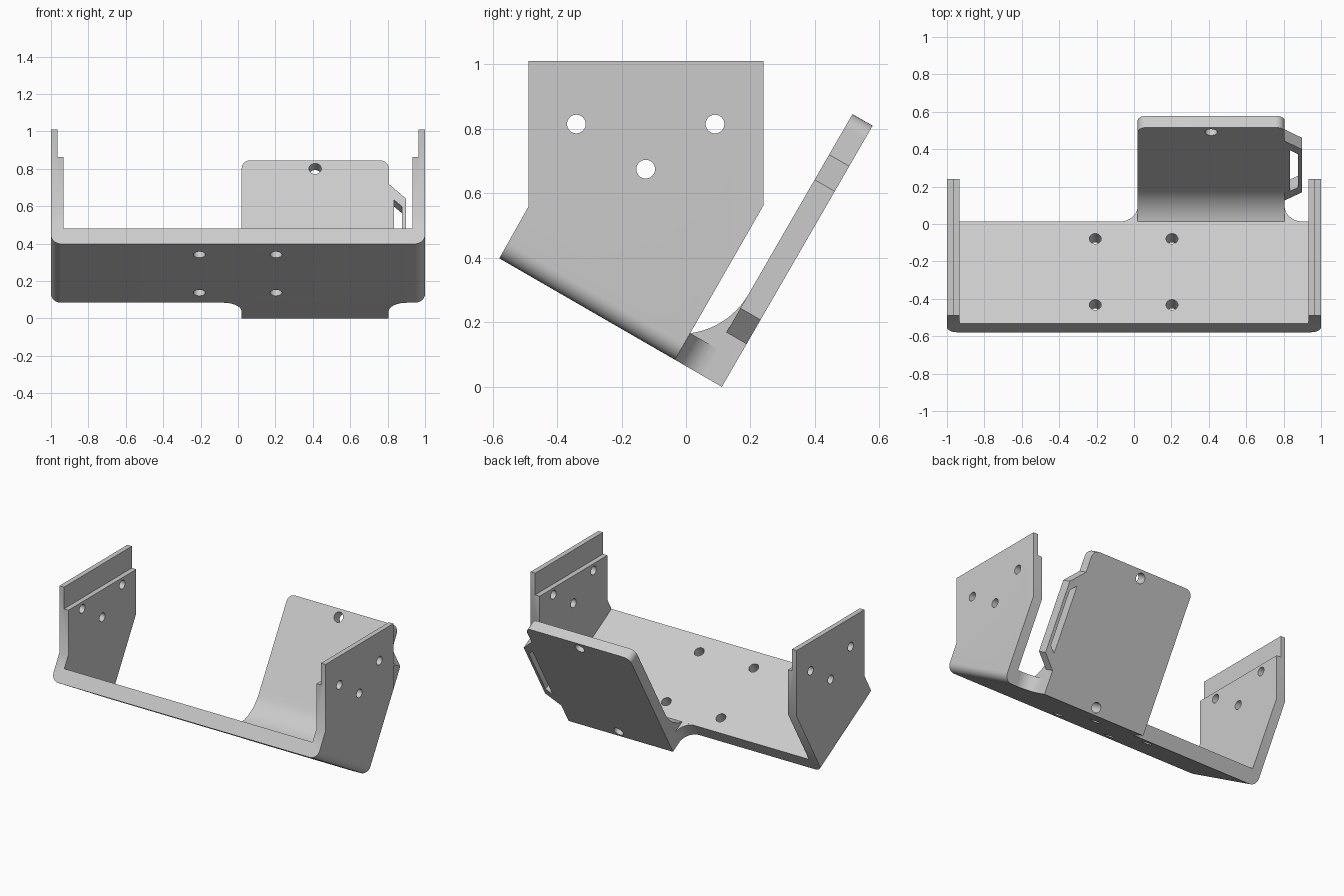
import bpy, bmesh
from math import sin, cos, radians, pi
from mathutils import Matrix

cube = bpy.data.objects.get("Cube")
if cube:
    bpy.data.objects.remove(cube, do_unlink=True)

grey = bpy.data.materials.new("bracket_grey")
grey.use_nodes = True
grey.diffuse_color = (0.6, 0.6, 0.6, 1)
grey.node_tree.nodes["Principled BSDF"].inputs["Base Color"].default_value = (0.6, 0.6, 0.6, 1)

# The bracket leans 30 degrees: local y runs along the floor, local z is square to it
TILT = Matrix.Translation((0, -0.579, 0.3985)) @ Matrix.Rotation(radians(-30), 4, "X")
THICK = 0.095            # floor thickness
REAR = 0.629             # rear edge of the floor
ARM_IN, ARM_OUT = 0.725, 0.797
LEFT, RIGHT = 0.805, 0.02


def arc(cx, cy, r, start, end, n=12):
    angles = [radians(start + (end - start) * i / n) for i in range(n + 1)]
    return [(cx + r * cos(a), cy + r * sin(a)) for a in angles]


def prism(name, points, axis, low, high, frame=TILT, bevel=None):
    """Extrude a flat profile along an axis; bevel = (edge test, radius)."""
    place = {"x": lambda p, q, t: (t, p, q),
             "y": lambda p, q, t: (p, t, q),
             "z": lambda p, q, t: (p, q, t)}[axis]
    bm = bmesh.new()
    rings = [[bm.verts.new(place(p, q, t)) for p, q in points] for t in (low, high)]
    bm.faces.new(rings[0])
    bm.faces.new(rings[1][::-1])
    n = len(points)
    for i in range(n):
        j = (i + 1) % n
        bm.faces.new((rings[0][i], rings[1][i], rings[1][j], rings[0][j]))
    if bevel:
        edges = [e for e in bm.edges if bevel[0](*e.verts)]
        bmesh.ops.bevel(bm, geom=edges, offset=bevel[1], segments=8,
                        affect="EDGES", profile=0.5)
    bmesh.ops.recalc_face_normals(bm, faces=bm.faces)
    bm.transform(frame)
    mesh = bpy.data.meshes.new(name)
    bm.to_mesh(mesh)
    bm.free()
    mesh.materials.append(grey)
    obj = bpy.data.objects.new(name, mesh)
    bpy.context.collection.objects.link(obj)
    return obj


def select(obj):
    bpy.ops.object.select_all(action="DESELECT")
    obj.select_set(True)
    bpy.context.view_layer.objects.active = obj


def carve(obj, cutter, operation="DIFFERENCE"):
    cutter.hide_render = True
    mod = obj.modifiers.new("carve", "BOOLEAN")
    mod.object, mod.operation, mod.solver = cutter, operation, "EXACT"
    select(obj)
    bpy.ops.object.modifier_apply(modifier=mod.name)
    bpy.data.objects.remove(cutter, do_unlink=True)


def drill(obj, p, q, r, axis, low, high, frame=TILT):
    circle = arc(p, q, r, 0, 360, 32)[:-1]
    carve(obj, prism("drill", circle, axis, low, high, frame))


# Channel: floor and two side walls, trimmed to the side outline
section = ([(1, 2), (0.933, 2), (0.933, THICK), (-0.933, THICK), (-0.933, 2), (-1, 2)]
           + arc(-0.945, 0.055, 0.055, 180, 270, 8) + arc(0.945, 0.055, 0.055, 270, 360, 8))
channel = prism("channel", section, "y", -2, 3)
world = Matrix.Identity(4)
corner_front = TILT @ Matrix.Translation((0, 0, 0))
front = corner_front.translation
rear = (TILT @ Matrix.Translation((0, REAR, 0))).translation
outline = [(front.y, front.z), (-0.488, 0.56), (-0.488, 1.01),
           (0.24, 1.01), (0.24, 0.562), (rear.y, rear.z)]
carve(channel, prism("side_outline", outline, "x", -1.2, 1.2, world), "INTERSECT")

# Thinner lip along the top of both walls
lip = [(-1, 0.862), (1, 0.862), (1, 1.3), (-1, 1.3)]
carve(channel, prism("lip_cutter", lip, "x", -0.966, 0.966, world))

# Wall and floor holes
for y, z in ((-0.34, 0.815), (0.09, 0.815), (-0.125, 0.675)):
    drill(channel, y, z, 0.029, "x", -1.2, 1.2, world)
for x in (-0.207, 0.203):
    for y in (0.115, 0.523):
        drill(channel, x, y, 0.032, "z", -0.1, 0.2)

# Rear arm: tongue, swept inner bend and upright plate with rounded top corners
TOP = 0.935
profile = ([(REAR, 0), (ARM_OUT, 0), (ARM_OUT, TOP), (ARM_IN, TOP)]
           + arc(0.479, 0.29, 0.246, 0, -52.4, 14))


def top_corner(a, b):
    return a.co.z > TOP - 0.01 and b.co.z > TOP - 0.01 and abs(a.co.x - b.co.x) < 0.001


arm = prism("rear_arm", profile, "x", RIGHT, LEFT, bevel=(top_corner, 0.048))
middle = (LEFT + RIGHT) / 2
drill(arm, middle, 0.883, 0.033, "y", 0.6, 0.9)
drill(arm, middle, 0.048, 0.033, "y", 0.69, 0.9)

# Fillets where the tongue meets the floor
R = ARM_IN - REAR
fillets = []
for name, edge, side in (("left_fillet", LEFT, 1), ("right_fillet", RIGHT, -1)):
    curve = [(edge + side * R * (1 - cos(i * pi / 20)), ARM_IN - R * sin(i * pi / 20))
             for i in range(11)]
    fillets.append(prism(name, curve + [(edge, REAR)], "z", 0, THICK))

# Slotted strap loop on the left edge of the arm
loop = prism("strap_loop", [(LEFT, 0.79), (0.897, 0.70), (0.897, 0.24), (LEFT, 0.154)],
             "y", ARM_IN, ARM_OUT)
slot = [(0.835, 0.69), (0.876, 0.65), (0.876, 0.292), (0.835, 0.254)]
carve(loop, prism("slot_cutter", slot, "y", 0.6, 0.9))

for obj in [channel, arm, loop] + fillets:
    select(obj)
    bpy.ops.object.shade_smooth_by_angle(angle=radians(30))
